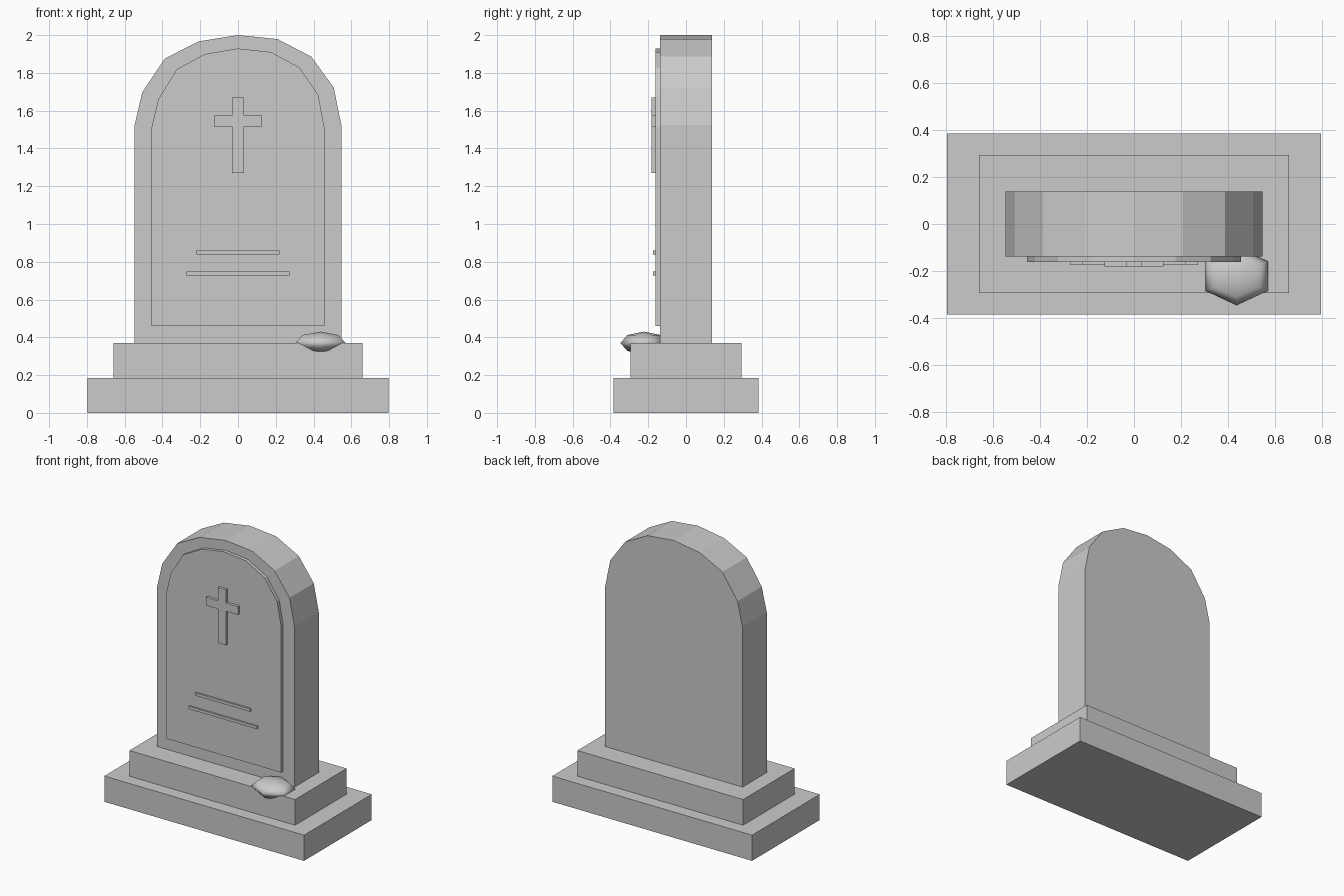
import bpy, bmesh

if "Cube" in bpy.data.objects:
    bpy.data.objects.remove(bpy.data.objects["Cube"])


def finish(name, bm, smooth=False):
    bmesh.ops.recalc_face_normals(bm, faces=bm.faces)
    me = bpy.data.meshes.new(name)
    for f in bm.faces:
        f.smooth = smooth
    bm.to_mesh(me)
    bm.free()
    ob = bpy.data.objects.new(name, me)
    bpy.context.collection.objects.link(ob)
    return ob


def extrude_profile(name, pts, y_front, y_back):
    """Extrude an (x, z) outline along y."""
    bm = bmesh.new()
    face = bm.faces.new([bm.verts.new((x, y_front, z)) for x, z in pts])
    ext = bmesh.ops.extrude_face_region(bm, geom=[face])
    verts = [g for g in ext["geom"] if isinstance(g, bmesh.types.BMVert)]
    bmesh.ops.translate(bm, verts=verts, vec=(0, y_back - y_front, 0))
    # the source face remains as the front cap
    return finish(name, bm)


def block(name, half_x, y0, y1, z0, z1):
    return extrude_profile(
        name, [(-half_x, z0), (half_x, z0), (half_x, z1), (-half_x, z1)], y0, y1)


# stepped plinth
block("base", 0.796, -0.385, 0.385, 0.0, 0.185)
block("step", 0.66, -0.293, 0.293, 0.185, 0.37)

# round-topped slab, slightly uneven arch
slab_arch = [(0.547, 1.524), (0.507, 1.722), (0.388, 1.886), (0.209, 1.979), (0, 2.0),
             (-0.208, 1.967), (-0.387, 1.876), (-0.507, 1.697), (-0.547, 1.524)]
extrude_profile("slab", [(-0.547, 0.37), (0.547, 0.37)] + slab_arch, -0.138, 0.138)

# raised face panel
panel_arch = [(0.457, 1.513), (0.425, 1.683), (0.326, 1.828), (0.176, 1.910), (0, 1.929),
              (-0.175, 1.900), (-0.323, 1.820), (-0.422, 1.661), (-0.457, 1.513)]
extrude_profile("face_panel", [(-0.457, 0.46), (0.457, 0.46)] + panel_arch, -0.162, -0.138)

# cross relief
w, arm = 0.031, 0.126
lo, hi, a0, a1 = 1.27, 1.669, 1.515, 1.574
half = [(w, lo), (w, a0), (arm, a0), (arm, a1), (w, a1), (w, hi)]
extrude_profile("cross", half + [(-x, z) for x, z in reversed(half)], -0.182, -0.162)

# inscription bars
for i, (hx, z) in enumerate([(0.219, 0.849), (0.273, 0.738)]):
    block(f"inscription_bar_{i + 1}", hx, -0.175, -0.162, z - 0.01, z + 0.01)

# small flattened stone resting on the step
bm = bmesh.new()
bmesh.ops.create_uvsphere(bm, u_segments=6, v_segments=4, radius=1)
stone = finish("stone", bm, smooth=True)
stone.scale = (0.154, 0.125, 0.06)
stone.location = (0.437, -0.222, 0.37)
